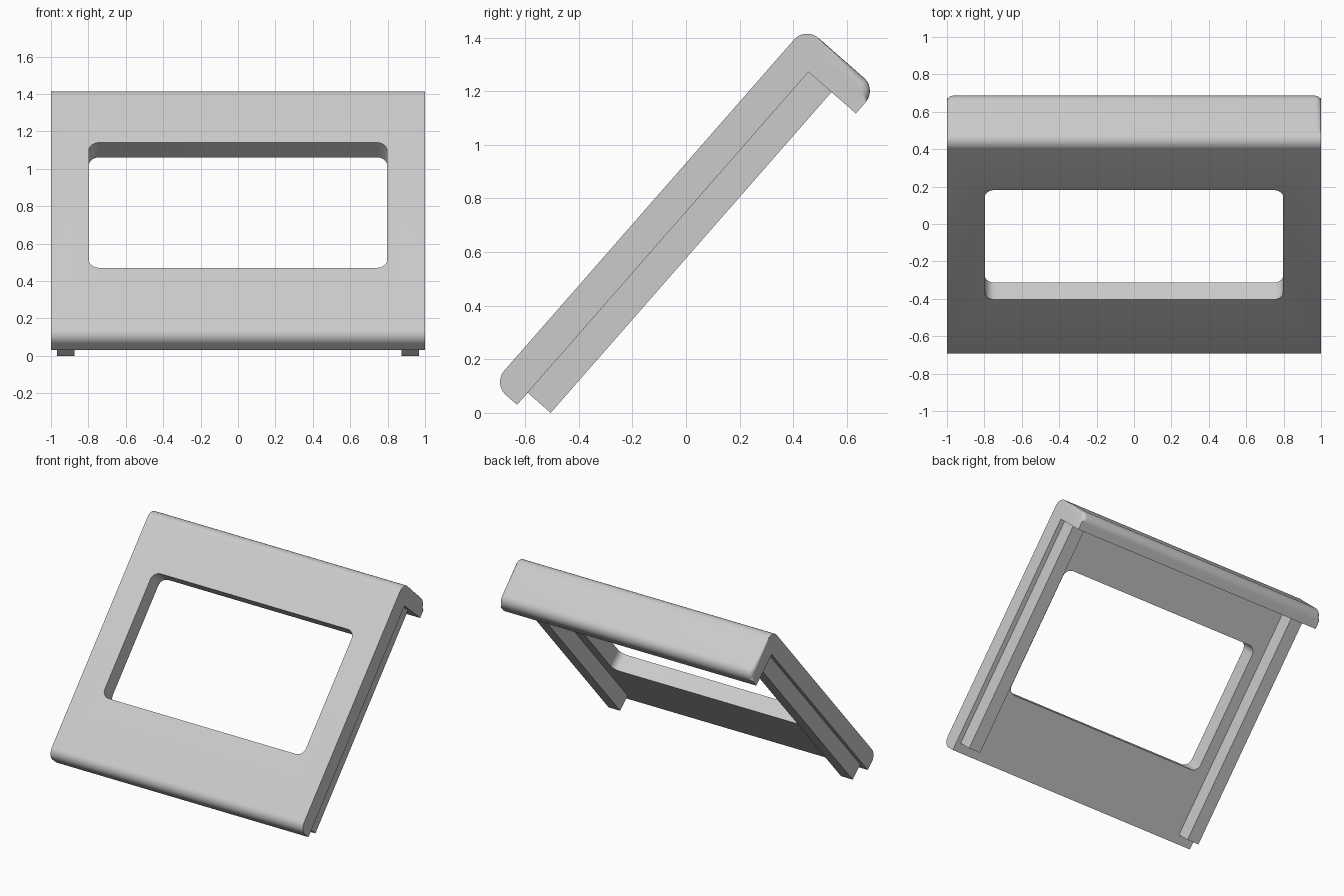
import bpy
import bmesh
import math

cube = bpy.data.objects.get("Cube")
if cube:
    bpy.data.objects.remove(cube)

TILT = math.radians(48.8)
ORIGIN = (0, -0.63, 0.03)
THICK, LENGTH, LIP = 0.12, 1.65, 0.235   # panel thickness, inner length, lip depth
TOP = LENGTH + THICK

grey = bpy.data.materials.new("light grey")
grey.use_nodes = True
colour = (0.6, 0.6, 0.6, 1)
grey.diffuse_color = colour
grey.node_tree.nodes["Principled BSDF"].inputs["Base Color"].default_value = colour


def make_object(name, bm):
    """Turn a bmesh, drawn lying flat, into a tilted object."""
    bmesh.ops.recalc_face_normals(bm, faces=bm.faces)
    mesh = bpy.data.meshes.new(name)
    bm.to_mesh(mesh)
    bm.free()
    mesh.materials.append(grey)
    obj = bpy.data.objects.new(name, mesh)
    bpy.context.collection.objects.link(obj)
    obj.location = ORIGIN
    obj.rotation_euler.x = TILT
    return obj


def prism(points, shift):
    """Extrude a closed outline along a vector."""
    bm = bmesh.new()
    face = bm.faces.new([bm.verts.new(p) for p in points])
    moved = bmesh.ops.extrude_face_region(bm, geom=[face])["geom"]
    verts = [v for v in moved if isinstance(v, bmesh.types.BMVert)]
    bmesh.ops.translate(bm, verts=verts, vec=shift)
    bmesh.ops.recalc_face_normals(bm, faces=bm.faces)
    return bm


def round_edges(bm, rule, radius, segments):
    edges = [e for e in bm.edges if rule(e, (e.verts[0].co + e.verts[1].co) / 2)]
    bmesh.ops.bevel(bm, geom=edges, offset=radius, offset_type='OFFSET',
                    segments=segments, profile=0.5, affect='EDGES')


# Panel with a folded lip along its upper edge
outline = [(0, 0), (LENGTH, 0), (LENGTH, -LIP), (TOP, -LIP), (TOP, THICK), (0, THICK)]
bm = prism([(-1, s, t) for s, t in outline], (2, 0, 0))
rounded = outline[3:]
round_edges(bm, lambda e, m: abs(m.x) < 0.1 and any(
    math.hypot(m.y - s, m.z - t) < 0.001 for s, t in rounded), 0.065, 10)
# Softened side edges of the lip
round_edges(bm, lambda e, m: abs(m.x) > 0.99 and m.y > TOP - 0.064 and m.z < 0.05
            and m.z > -LIP + 0.001, 0.03, 5)
panel = make_object("panel", bm)

# Window opening with rounded corners
low, high, half = 0.48, 1.37, 0.797
bm = prism([(-half, low, -0.1), (half, low, -0.1), (half, high, -0.1), (-half, high, -0.1)],
           (0, 0, 0.4))
round_edges(bm, lambda e, m: abs(e.verts[0].co.z - e.verts[1].co.z) > 0.1, 0.055, 8)
cutter = make_object("window_cutter", bm)
cutter.hide_render = True
cut = panel.modifiers.new("window", 'BOOLEAN')
cut.operation = 'DIFFERENCE'
cut.solver = 'EXACT'
cut.object = cutter
bpy.context.view_layer.update()
bpy.ops.object.select_all(action='DESELECT')
bpy.context.view_layer.objects.active = panel
panel.select_set(True)
bpy.ops.object.modifier_apply(modifier=cut.name)
bpy.data.objects.remove(cutter)
bpy.ops.object.shade_smooth_by_angle(angle=math.radians(30))

# Support rails running down the back
for side, name in ((1, "left_rail"), (-1, "right_rail")):
    base = [(0.875, 0), (0.967, 0), (0.967, -0.114), (0.875, -0.114)]
    make_object(name, prism([(side * x, 0.06, t) for x, t in base], (0, LENGTH - 0.06, 0)))
